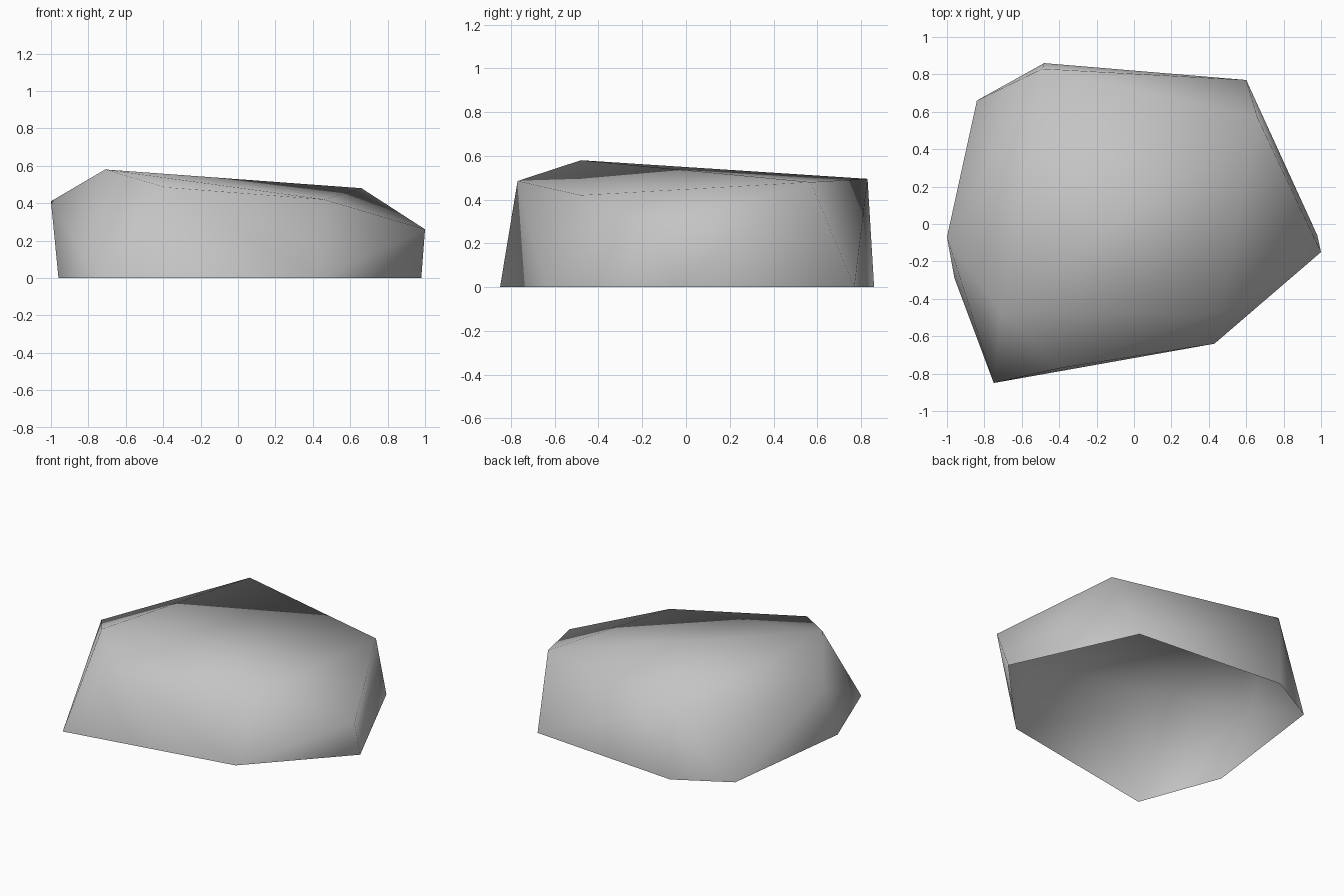
import bpy, bmesh

if "Cube" in bpy.data.objects:
    bpy.data.objects.remove(bpy.data.objects["Cube"])

# Stone grey
stone = bpy.data.materials.new("stone_grey")
stone.use_nodes = True
grey = (0.55, 0.55, 0.55, 1)
stone.diffuse_color = grey
stone.node_tree.nodes["Principled BSDF"].inputs["Base Color"].default_value = grey

# Outline on the ground and the corners of the crown
base = [(-.75, -.85), (.43, -.64), (.98, -.06), (.60, .77),
        (-.48, .86), (-.84, .66), (-.96, -.29)]
crown = [(-.71, -.48, .58), (-.39, -.77, .485), (.46, -.48, .42), (1, -.15, .26),
         (.66, .57, .48), (-.49, .83, .495), (-1, -.07, .41)]

# Faceted shell stretched over the corners, open underneath
bm = bmesh.new()
for x, y in base:
    bm.verts.new((x, y, 0))
for corner in crown:
    bm.verts.new(corner)
bmesh.ops.convex_hull(bm, input=bm.verts[:])
bmesh.ops.recalc_face_normals(bm, faces=bm.faces[:])
underside = [f for f in bm.faces if all(v.co.z < .001 for v in f.verts)]
bmesh.ops.delete(bm, geom=underside, context='FACES')
for f in bm.faces:
    f.smooth = True

mesh = bpy.data.meshes.new("boulder")
bm.to_mesh(mesh)
bm.free()
mesh.materials.append(stone)
boulder = bpy.data.objects.new("boulder", mesh)
bpy.context.collection.objects.link(boulder)
